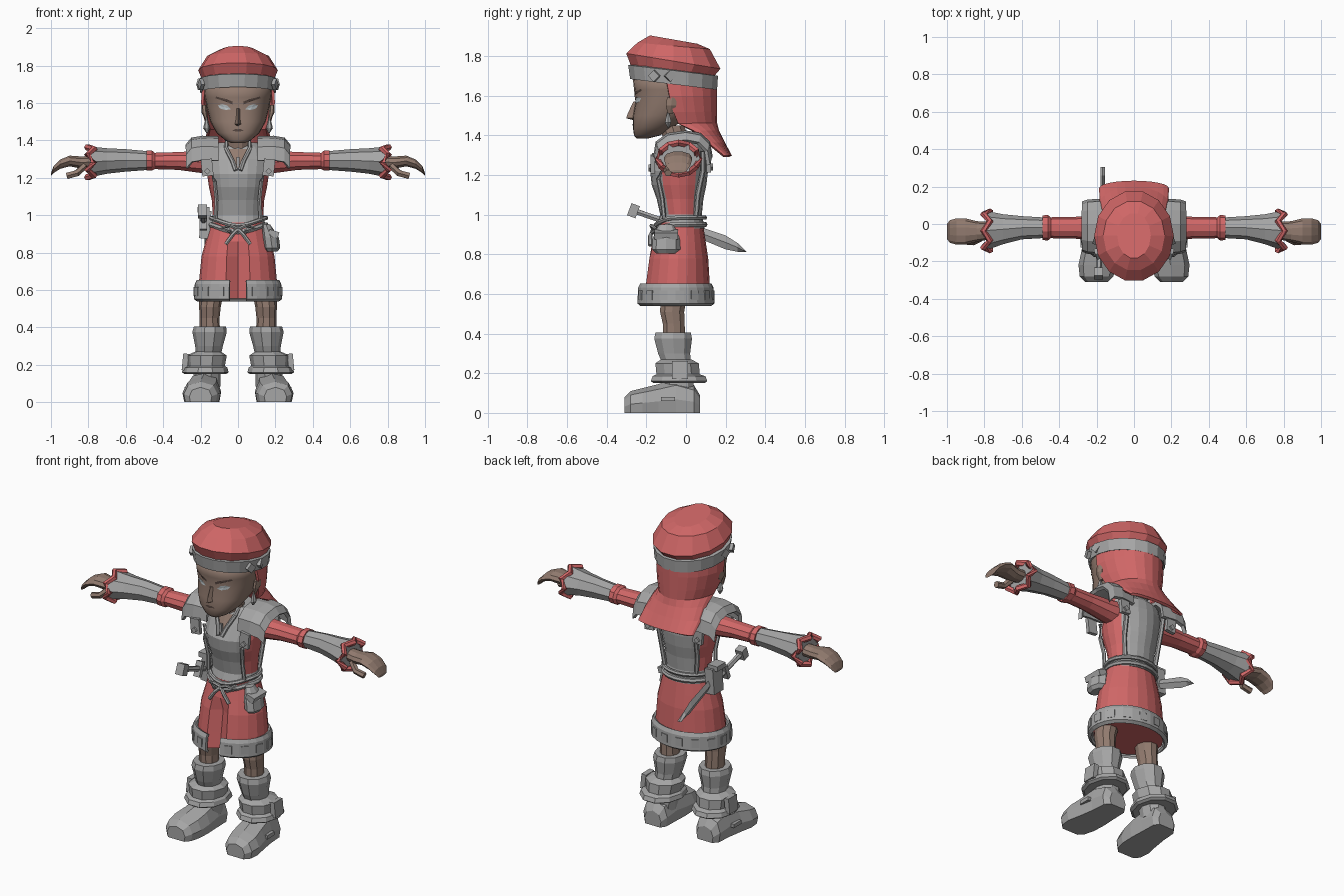
import bpy, bmesh, math
from math import sin, cos, pi
from mathutils import Vector
from mathutils.bvhtree import BVHTree

if "Cube" in bpy.data.objects:
    bpy.data.objects.remove(bpy.data.objects["Cube"])


def material(name, rgb):
    m = bpy.data.materials.new(name)
    m.diffuse_color = (*rgb, 1)
    m.use_nodes = True
    m.node_tree.nodes["Principled BSDF"].inputs["Base Color"].default_value = m.diffuse_color
    return m


RED = material("red_cloth", (0.63, 0.135, 0.135))
GREY = material("grey_leather", (0.38, 0.38, 0.38))
SKIN = material("brown_skin", (0.29, 0.20, 0.16))
BROW = material("dark_brown", (0.09, 0.06, 0.05))
EYE = material("pale_eye", (0.50, 0.55, 0.57))


def finish(name, bm, mats, mirror=False, thick=0, smooth=False):
    bmesh.ops.recalc_face_normals(bm, faces=bm.faces)
    me = bpy.data.meshes.new(name)
    bm.to_mesh(me)
    bm.free()
    for m in mats if isinstance(mats, list) else [mats]:
        me.materials.append(m)
    for p in me.polygons:
        p.use_smooth = smooth
    ob = bpy.data.objects.new(name, me)
    bpy.context.collection.objects.link(ob)
    if thick:
        s = ob.modifiers.new("thickness", 'SOLIDIFY')
        s.thickness, s.offset = thick, 0
    if mirror:
        ob.modifiers.new("mirror", 'MIRROR')
    return ob


def skin_rings(rings, closed=True, caps=True):
    """Bridge rings of points into a surface."""
    bm = bmesh.new()
    vs = [[bm.verts.new(p) for p in r] for r in rings]
    n = len(rings[0])
    for a, b in zip(vs, vs[1:]):
        for k in range(n if closed else n - 1):
            bm.faces.new((a[k], a[(k + 1) % n], b[(k + 1) % n], b[k]))
    if caps and closed:
        bm.faces.new(vs[0])
        bm.faces.new(vs[-1])
    return bm


def zring(z, cx, cy, rx, ry, n=16, a0=0, a1=2 * pi, p=1.0):
    full = abs(a1 - a0 - 2 * pi) < 1e-4
    pw = lambda v: math.copysign(abs(v) ** p, v)
    ang = [a0 + (a1 - a0) * k / (n if full else n - 1) for k in range(n)]
    return [(cx + rx * pw(cos(t)), cy + ry * pw(sin(t)), z) for t in ang]


def tilted(yf, zf, yb, zb, rx, n=16, p=1.0):
    """Ring whose height runs from zf at the front to zb at the back."""
    r = zring(0, 0, (yf + yb) / 2, rx, (yb - yf) / 2, n, p=p)
    return [(x, y, zf + (zb - zf) * (y - yf) / (yb - yf)) for x, y, _ in r]


def zloft(name, rows, mat, n=12, **kw):
    return finish(name, skin_rings([zring(*r, n=n) for r in rows]), mat, **kw)


def xloft(name, rows, mat, n=10, **kw):
    rings = [[(x, cy + ry * cos(2 * pi * k / n), cz + rz * sin(2 * pi * k / n)) for k in range(n)]
             for x, cy, cz, ry, rz in rows]
    return finish(name, skin_rings(rings), mat, **kw)


def box(name, c, size, mat, rot=(0, 0, 0), mirror=False):
    bm = bmesh.new()
    bmesh.ops.create_cube(bm, size=1)
    from_rot = bpy.data.objects.new("tmp", None)
    from_rot.rotation_euler = rot
    m = from_rot.rotation_euler.to_matrix()
    bpy.data.objects.remove(from_rot)
    for v in bm.verts:
        v.co = m @ Vector([a * b for a, b in zip(v.co, size)]) + Vector(c)
    return finish(name, bm, mat, mirror)


def tube(name, pts, r, mat, mirror=False, cyclic=False, n=6):
    """Round cord along a path."""
    pts = [Vector(p) for p in pts]
    rings = []
    for i, p in enumerate(pts):
        a = pts[i - 1] if i or cyclic else p
        b = pts[(i + 1) % len(pts)] if i < len(pts) - 1 or cyclic else p
        t = (b - a).normalized()
        u = t.cross(Vector((0, 0, 1)) if abs(t.z) < 0.9 else Vector((1, 0, 0))).normalized()
        w = t.cross(u)
        rings.append([p + r * (u * cos(2 * pi * k / n) + w * sin(2 * pi * k / n)) for k in range(n)])
    if cyclic:
        rings.append(rings[0])
    bm = skin_rings(rings, caps=not cyclic)
    bmesh.ops.remove_doubles(bm, verts=bm.verts, dist=1e-5)
    return finish(name, bm, mat, mirror)


# head
face_rows = [(-.25, 1.385, -.19, .035), (-.262, 1.40, -.13, .068), (-.268, 1.44, -.07, .115),
             (-.268, 1.50, .03, .148), (-.255, 1.57, .11, .166), (-.262, 1.63, .13, .178), (-.27, 1.70, .14, .185)]
bm = skin_rings([tilted(f, z, b, z, rx, 24, .88) for f, z, b, rx in face_rows])
bm.normal_update()
face_tree = BVHTree.FromBMesh(bm)
finish("head", bm, SKIN, smooth=True)


def decal(name, pts, mat, lift=.005, tree=face_tree, mirror=True):
    """Thin plate laid on the front surface."""
    bm = bmesh.new()
    c = (sum(p[0] for p in pts) / len(pts), sum(p[1] for p in pts) / len(pts))
    vs = []
    for x, z in list(pts) + [c]:
        hit = tree.ray_cast(Vector((x, -1, z)), Vector((0, 1, 0)))[0]
        vs.append(bm.verts.new((x, (hit.y if hit else -.15) - lift, z)))
    for k in range(len(pts)):
        bm.faces.new((vs[k], vs[(k + 1) % len(pts)], vs[-1]))
    finish(name, bm, mat, mirror)


decal("eye", [(.038, 1.567), (.065, 1.562), (.095, 1.57), (.108, 1.587), (.085, 1.594), (.058, 1.587)], EYE)
decal("eyebrow", [(.03, 1.592), (.06, 1.605), (.12, 1.625), (.118, 1.635), (.06, 1.62), (.028, 1.607)], BROW)
decal("mouth", [(-.032, 1.452), (0, 1.446), (.032, 1.452), (.012, 1.462), (0, 1.459), (-.012, 1.462)], BROW, mirror=False)
finish("nose", skin_rings([[(-w, -.25, z), (0, y, z), (w, -.25, z)] for z, y, w in
       [(1.478, -.27, .016), (1.487, -.302, .024), (1.51, -.294, .018), (1.57, -.266, .012)]]), SKIN)
zloft("ear", [(1.51, .168, -.08, .008, .015), (1.55, .18, -.075, .016, .03), (1.59, .182, -.07, .014, .03)], SKIN, 6, mirror=True)
zloft("earring", [(1.44, .165, -.09, .005, .005), (1.465, .168, -.09, .018, .018), (1.485, .168, -.09, .014, .014),
      (1.52, .168, -.09, .004, .004)], GREY, 6, mirror=True)
zloft("neck", [(1.30, 0, -.03, .075, .07), (1.45, 0, -.07, .065, .065)], SKIN, 10)

# cap, headband and neck scarf
finish("cap", skin_rings([tilted(*r, n=14) for r in [
    (-.28, 1.745, .14, 1.69, .19), (-.308, 1.815, .18, 1.735, .213), (-.25, 1.868, .125, 1.835, .165),
    (-.185, 1.905, .06, 1.862, .09)]]), RED)
finish("headband", skin_rings([tilted(*r, n=18) for r in [
    (-.27, 1.695, .14, 1.64, .185), (-.285, 1.685, .16, 1.63, .203), (-.295, 1.755, .165, 1.70, .21),
    (-.27, 1.76, .14, 1.705, .19)]]), GREY)
for y in (-.16, -.08):
    box("headband_stud", (.197 if y < -.1 else .205, y, 1.70), (.02, .042, .042), GREY, (pi / 4, 0, .3 if y > -.1 else -.35), True)
scarf = [(1.68, -.10, .185, .25), (1.60, -.085, .19, .235), (1.52, -.065, .175, .215), (1.46, -.04, .155, .19),
         (1.42, .04, .165, .12), (1.36, .11, .178, .08), (1.295, .19, .18, .035)]
finish("neck_scarf", skin_rings([zring(z, 0, cy, rx, ry, 13, 0, pi) for z, cy, rx, ry in scarf], False), RED, thick=.015)

# vest: leather front and back, cloth sides
bm = skin_rings([zring(*r, n=20) for r in [
    (.93, 0, -.03, .15, .125), (1.0, 0, -.025, .135, .105), (1.08, 0, -.03, .14, .118), (1.15, 0, -.035, .155, .138),
    (1.22, 0, -.035, .165, .146), (1.30, 0, -.015, .175, .125), (1.36, 0, -.005, .16, .105), (1.39, 0, -.005, .10, .08)]])
bmesh.ops.recalc_face_normals(bm, faces=bm.faces)
for f in bm.faces:
    f.material_index = int(abs(f.normal.x) > .8 and f.calc_center_median().z > 1.0)
vest_tree = BVHTree.FromBMesh(bm)
finish("vest", bm, [GREY, RED])
decal("neck_opening", [(-.055, 1.355), (0, 1.355), (.055, 1.355), (.022, 1.29), (0, 1.25), (-.022, 1.29)], SKIN, .004, vest_tree, False)
tube("collar", [(.012, -.175, 1.24), (.03, -.15, 1.29), (.065, -.12, 1.36), (.06, -.08, 1.39)], .012, GREY, True)
box("pendant", (0, -.165, 1.285), (.018, .012, .05), GREY)
tube("front_vest_edge", [(.12, -.11, .98), (.115, -.12, 1.08), (.125, -.14, 1.18), (.15, -.11, 1.25)], .011, GREY, True)
tube("back_vest_edge", [(.105, .05, .98), (.12, .06, 1.1), (.125, .085, 1.22), (.14, .085, 1.32)], .013, GREY, True)

# shoulder pads and hanging straps
pad = [(-.155, 1.29), (-.145, 1.36), (-.09, 1.40), (0, 1.412), (.07, 1.40), (.112, 1.36), (.125, 1.29)]
finish("shoulder_pad", skin_rings([[(.105, y * .95, z), (.19, y, z + .003), (.245, y * .97, z - .006), (.272, y * .9, z - .04)]
       for y, z in pad], False), GREY, mirror=True, thick=.02)
for y, z in ((-.168, 1.255), (.115, 1.26)):
    box("shoulder_strap", (.165, y, z), (.06, .022, .09), GREY, (0, .1, 0), True)
    box("strap_stud", (.165, y + math.copysign(.014, y), z - .02), (.025, .015, .025), GREY, (0, pi / 4, 0), True)

# arms
xloft("sleeve", [(.12, -.02, 1.285, .075, .075), (.2, -.02, 1.285, .068, .062), (.32, -.02, 1.29, .058, .05),
      (.445, -.02, 1.29, .056, .046), (.46, -.02, 1.292, .068, .056), (.49, -.02, 1.292, .066, .056)], RED, mirror=True)
xloft("gauntlet", [(.48, -.02, 1.292, .055, .05), (.6, -.02, 1.293, .062, .06), (.70, -.028, 1.29, .08, .068),
      (.79, -.035, 1.285, .105, .082)], GREY, 8, mirror=True)
tube("gauntlet_ruffle", [(.805 if k % 2 else .77, -.037 + .102 * cos(k * pi / 6), 1.283 + .08 * sin(k * pi / 6))
     for k in range(12)], .018, RED, True, True)
xloft("hand", [(.76, -.035, 1.285, .045, .035), (.84, -.04, 1.282, .055, .034), (.90, -.04, 1.29, .07, .03),
      (.95, -.04, 1.273, .07, .026), (.985, -.04, 1.245, .06, .02), (1.0, -.04, 1.218, .04, .008)], SKIN, mirror=True)
tube("thumb", [(.82, -.075, 1.265), (.86, -.095, 1.225), (.915, -.09, 1.21)], .019, SKIN, True)

# skirt with a front pleat
bm = skin_rings([zring(*r, n=20) for r in [(.555, 0, -.05, .205, .172), (.65, 0, -.045, .208, .165),
    (.78, 0, -.04, .195, .152), (.86, 0, -.035, .174, .135), (.96, 0, -.03, .145, .115)]])
for v in bm.verts:
    if abs(v.co.x) < .01 and v.co.y < 0 and v.co.z < .8:
        v.co.y += .05
finish("skirt", bm, RED)
arc = (-pi / 2 + .2, 1.5 * pi - .2)
finish("skirt_trim", skin_rings([zring(z, 0, -.053, rx, rx - .04, 25, *arc) for z, rx in
       [(.545, .215), (.555, .23), (.63, .225), (.65, .215)]], False), GREY, thick=.015)
for k in range(14):
    t = arc[0] + .22 + k * (arc[1] - arc[0] - .44) / 13
    box("trim_plate", (.23 * cos(t), -.053 + .19 * sin(t), .593), (.014, .042, .048), GREY, (0, 0, math.atan2(sin(t) * .23, cos(t) * .19)))

# belt, dipping at the front, with bow
for name, dz, r in (("upper_belt", .015, .012), ("lower_belt", -.02, .014)):
    tube(name, [(.15 * cos(t), -.03 + .125 * sin(t), .97 + dz - .04 * max(0, -sin(t)) ** 3)
                for t in [k * pi / 10 for k in range(20)]], r, GREY, cyclic=True)
tube("bow_end", [(0, -.165, .925), (.03, -.18, .895), (.065, -.18, .845)], .011, GREY, True)
tube("bow_loop", [(0, -.165, .925), (.04, -.175, .945), (.085, -.15, .93), (.04, -.17, .91)], .01, GREY, True)

# side pouch
zloft("pouch", [(.805, .18, -.10, .03, .05), (.825, .182, -.10, .044, .072), (.88, .175, -.10, .044, .068),
      (.925, .16, -.10, .03, .05), (.95, .15, -.10, .022, .035)], GREY, 8)
box("pouch_flap", (.19, -.10, .90), (.055, .12, .035), GREY, (0, .3, 0))

# dagger and its holder
box("dagger_holder", (-.175, -.02, .95), (.055, .09, .15), GREY, (0, .08, 0))
box("holder_rim", (-.185, -.03, 1.03), (.065, .08, .03), GREY)
tube("dagger_handle", [(-.19, -.27, 1.022), (-.18, 0, .93)], .016, GREY)
box("dagger_pommel", (-.19, -.265, 1.02), (.05, .045, .065), GREY, (-.36, 0, 0))
box("dagger_guard", (-.185, -.11, .965), (.04, .025, .09), GREY, (-.36, 0, 0))
blade = [(0, .935, .027), (.2, .86, .035), (.26, .835, .022), (.305, .812, .001)]
finish("dagger_blade", skin_rings([[(-.168, y, z + w), (-.156, y, z), (-.168, y, z - w), (-.18, y, z)] for y, z, w in blade]), GREY)

# legs and boots
zloft("leg", [(.34, .15, -.06, .055, .06), (.45, .152, -.062, .053, .058), (.51, .15, -.07, .058, .064),
      (.6, .14, -.06, .066, .07), (.70, .12, -.05, .08, .08)], SKIN, 10, mirror=True)
zloft("boot_shaft", [(.08, .17, -.03, .075, .08), (.26, .158, -.05, .068, .078), (.30, .155, -.06, .074, .085),
      (.375, .152, -.065, .092, .10), (.405, .15, -.065, .086, .094)], GREY, 10, mirror=True)
zloft("boot_collar", [(.15, .175, -.035, .11, .135), (.16, .175, -.035, .125, .15), (.185, .175, -.035, .118, .14),
      (.195, .17, -.04, .10, .115), (.25, .168, -.045, .108, .115), (.27, .16, -.05, .07, .08)], GREY, 10, mirror=True)
box("collar_buckle", (.282, -.03, .215), (.03, .08, .09), GREY, (0, -.1, 0), True)
section = [(-.9, 0), (-1, .4), (-.75, .82), (0, 1), (.75, .82), (1, .4), (.9, 0)]
foot = [(.07, .175, .055, .09), (.04, .178, .08, .14), (-.05, .18, .085, .17), (-.14, .185, .095, .145),
        (-.22, .195, .102, .125), (-.28, .20, .09, .11), (-.31, .20, .06, .08)]
finish("boot_foot", skin_rings([[(cx + w * u, y, h * v) for u, v in section] for y, cx, w, h in foot]), GREY, mirror=True)
box("boot_strap_plate", (.275, -.09, .07), (.02, .07, .022), GREY, mirror=True)
